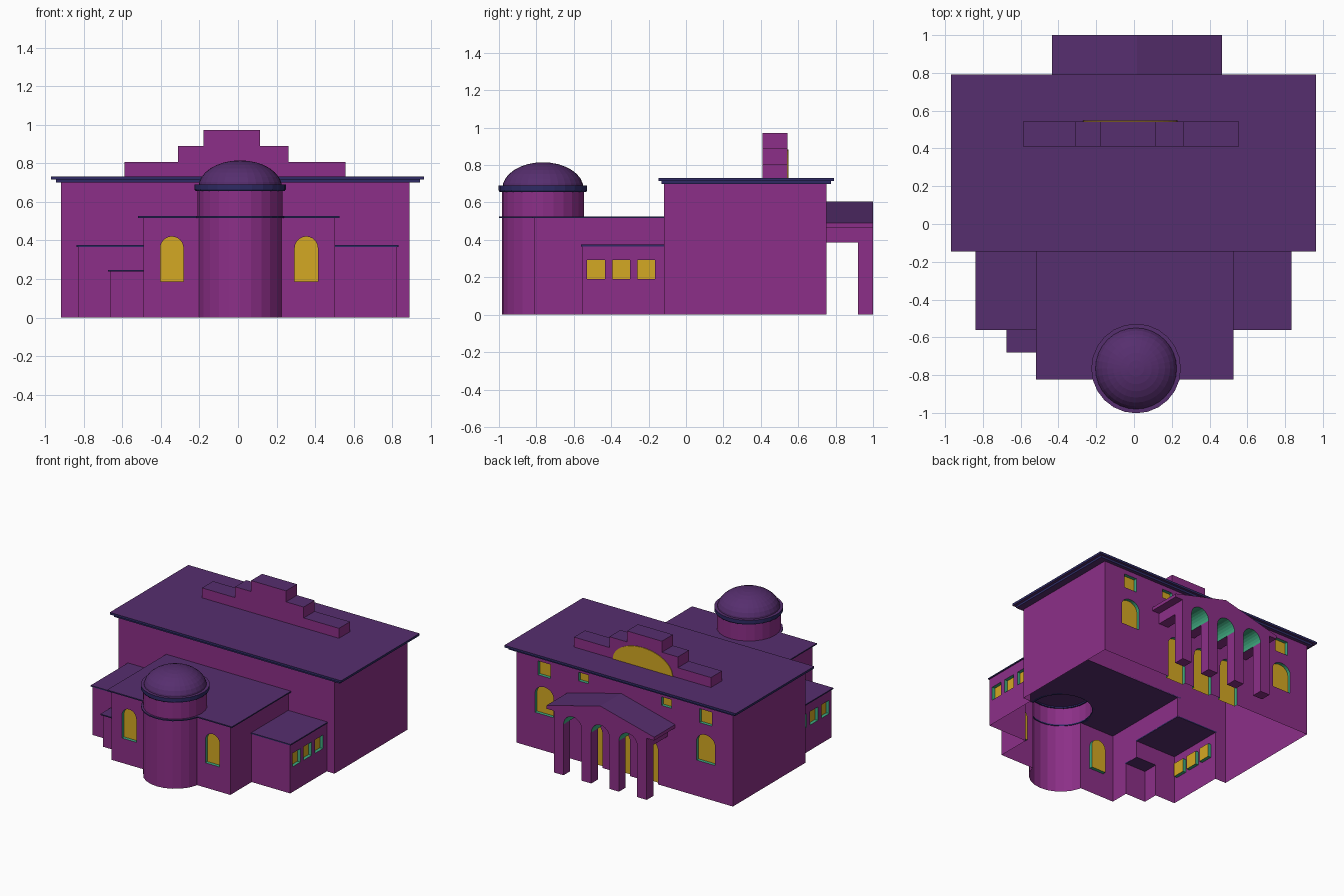
import bpy, bmesh, math
from mathutils import Vector

if "Cube" in bpy.data.objects:
    bpy.data.objects.remove(bpy.data.objects["Cube"])

# ---- materials: one per colour, every object carries the same list
def lin(c):
    c /= 255
    return c / 12.92 if c <= 0.04045 else ((c + 0.055) / 1.055) ** 2.4

WALL, ROOF, TRIM, GOLD, TEAL = range(5)
MATS = []
for name, rgb in (("purple wall", (140, 47, 136)), ("violet roof", (86, 46, 110)),
                  ("dark blue trim", (46, 42, 100)), ("gold window", (212, 168, 35)),
                  ("teal reveal", (64, 170, 128))):
    m = bpy.data.materials.new(name)
    m.diffuse_color = (*[lin(c) for c in rgb], 1)
    m.use_nodes = True
    m.node_tree.nodes["Principled BSDF"].inputs["Base Color"].default_value = m.diffuse_color
    MATS.append(m)

# ---- helpers
def finish(name, bm, side=None, up=None, down=None):
    """Make an object; colour sides, upward and downward faces by direction."""
    bmesh.ops.recalc_face_normals(bm, faces=bm.faces[:])
    bm.normal_update()
    if side is not None:
        for f in bm.faces:
            f.material_index = side
            if up is not None and f.normal.z > 0.4:
                f.material_index = up
            if down is not None and f.normal.z < -0.9:
                f.material_index = down
    me = bpy.data.meshes.new(name)
    bm.to_mesh(me)
    bm.free()
    for m in MATS:
        me.materials.append(m)
    ob = bpy.data.objects.new(name, me)
    bpy.context.collection.objects.link(ob)
    return ob

def prism(bm, loop, offset, cap=None, sides=None):
    """Extrude a closed 3D loop by offset; cap colours the first face."""
    off = Vector(offset)
    a = [bm.verts.new(p) for p in loop]
    b = [bm.verts.new(Vector(p) + off) for p in loop]
    faces = [bm.faces.new(a), bm.faces.new(b)]
    n = len(a)
    faces += [bm.faces.new((a[i], a[(i + 1) % n], b[(i + 1) % n], b[i])) for i in range(n)]
    if cap is not None:
        for f in faces:
            f.material_index = sides
        faces[0].material_index = cap

def box(name, x0, x1, y0, y1, z0, z1, side=WALL, up=ROOF, down=None):
    bm = bmesh.new()
    prism(bm, [(x0, y0, z0), (x1, y0, z0), (x1, y1, z0), (x0, y1, z0)], (0, 0, z1 - z0))
    return finish(name, bm, side, up, down)

def slab(name, *dims):
    return box(name, *dims, side=TRIM, up=ROOF, down=ROOF)

def lathe(name, profile, seg, side, up, closed=False):
    """Spin (radius, z) points about the tower axis."""
    bm = bmesh.new()
    vs = [bm.verts.new((TX + r, TY, z)) for r, z in profile]
    for i in range(len(vs) - (0 if closed else 1)):
        bm.edges.new((vs[i], vs[(i + 1) % len(vs)]))
    bmesh.ops.spin(bm, geom=bm.verts[:] + bm.edges[:], cent=(TX, TY, 0), axis=(0, 0, 1),
                   angle=2 * math.pi, steps=seg, use_merge=True)
    bmesh.ops.remove_doubles(bm, verts=bm.verts[:], dist=1e-4)
    return finish(name, bm, side, up)

def boolean(ob, others, op, keep=False):
    for o in others:
        md = ob.modifiers.new("cut", 'BOOLEAN')
        md.operation, md.solver, md.object = op, 'EXACT', o
        o.hide_render = True
    dg = bpy.context.evaluated_depsgraph_get()
    me = bpy.data.meshes.new_from_object(ob.evaluated_get(dg))
    ob.modifiers.clear()
    ob.data = me
    if not keep:
        for o in others:
            bpy.data.objects.remove(o)

def arch(u, w, z0, z1, rise):
    """Window outline in (u, z): a rectangle with an elliptical head."""
    pts = [(u - w / 2, z0), (u + w / 2, z0)]
    if not rise:
        return pts + [(u + w / 2, z1), (u - w / 2, z1)]
    return pts + [(u + w / 2 * math.cos(math.pi * i / 12),
                   z1 - rise + rise * math.sin(math.pi * i / 12)) for i in range(13)]

def window(bm, n, d, *outline):
    """Window cutter in the wall at distance d along the outward normal n."""
    n = Vector((*n, 0))
    t = Vector((abs(n.y), abs(n.x), 0))
    loop = [n * (d - 0.025) + t * u + Vector((0, 0, z)) for u, z in arch(*outline)]
    prism(bm, loop, n * 0.06, GOLD, TEAL)

# ---- body: overlapping blocks united into one open-bottomed shell
TX, TY, TR = 0.011, -0.765, 0.22
body = box("building_walls", -0.917, 0.89, -0.118, 0.75, -0.2, 0.705)
hall = box("hall", -0.49, 0.503, -0.81, 0.1, -0.19, 0.518)
wings = [box("wing_r", 0.2, 0.825, -0.555, 0.05, -0.18, 0.367),
         box("wing_l", -0.827, -0.2, -0.555, 0.05, -0.17, 0.367)]
porch = box("side_porch", -0.66, -0.3, -0.67, -0.3, -0.16, 0.24)

def tower_solid(z0, z1):
    bm = bmesh.new()
    prism(bm, [(TX + TR * math.cos(2 * math.pi * i / 24), TY + TR * math.sin(2 * math.pi * i / 24), z0)
               for i in range(24)], (0, 0, z1 - z0))
    return finish("tower", bm, WALL, ROOF)

boolean(body, [hall, *wings, porch, tower_solid(-0.15, 0.665)], 'UNION')

# windows and doors cut into the shell
bm = bmesh.new()
for u in (-0.343, 0.354):
    window(bm, (0, -1), 0.81, u, 0.12, 0.187, 0.42, 0.06)
for nx, d in ((1, 0.825), (-1, 0.827)):
    for y in (-0.481, -0.347, -0.212):
        window(bm, (nx, 0), d, y, 0.094, 0.19, 0.292, 0)
for s in (-1, 1):
    window(bm, (0, 1), 0.75, -0.015 + s * 0.675, 0.155, 0.27, 0.48, 0.065)
    window(bm, (0, 1), 0.75, -0.015 + s * 0.675, 0.105, 0.56, 0.665, 0)
    window(bm, (0, 1), 0.75, -0.015 + s * 0.346, 0.085, 0.605, 0.67, 0)
for i in (-1, 0, 1):
    window(bm, (0, 1), 0.75, 0.016 + i * 0.232, 0.15, -0.05, 0.33, 0.075)
boolean(body, [finish("window_cutters", bm)], 'DIFFERENCE')

# trim the shell at the ground
bm = bmesh.new()
bm.from_mesh(body.data)
bmesh.ops.bisect_plane(bm, geom=bm.verts[:] + bm.edges[:] + bm.faces[:],
                       plane_co=(0, 0, 0), plane_no=(0, 0, 1), clear_inner=True)
bm.to_mesh(body.data)
bm.free()

# ---- roofs
slab("main_roof_lower", -0.945, 0.943, -0.132, 0.775, 0.70, 0.716)
slab("main_roof_upper", -0.97, 0.964, -0.146, 0.792, 0.716, 0.732)
hall_roof = slab("hall_roof", -0.518, 0.526, -0.824, -0.118, 0.517, 0.526)
boolean(hall_roof, [tower_solid(0.4, 0.6)], 'DIFFERENCE')
slab("right_wing_roof", 0.503, 0.833, -0.562, -0.118, 0.366, 0.375)
slab("left_wing_roof", -0.838, -0.49, -0.562, -0.118, 0.366, 0.375)
slab("side_porch_roof", -0.675, -0.49, -0.68, -0.555, 0.239, 0.247)

# ---- tower band, collar and dome
lathe("tower_band", [(0.215, 0.517), (0.235, 0.517), (0.235, 0.526), (0.215, 0.526)], 24, TRIM, ROOF, True)
lathe("dome_collar", [(0.21, 0.655), (0.23, 0.655), (0.237, 0.665), (0.237, 0.69), (0.21, 0.69)],
      24, TRIM, ROOF, True)
lathe("dome", [(0.217 * math.cos(math.pi * i / 16), 0.675 + 0.14 * math.sin(math.pi * i / 16))
               for i in range(9)], 32, ROOF, ROOF)

# ---- stepped parapet with gold lunette on the back
for i, (x0, x1, z0, z1) in enumerate(((-0.588, 0.557, 0.73, 0.807), (-0.311, 0.262, 0.807, 0.889),
                                      (-0.178, 0.114, 0.889, 0.972))):
    box(f"parapet_step_{i + 1}", x0, x1, 0.41, 0.542, z0, z1)
bm = bmesh.new()
prism(bm, [(-0.02 + 0.25 * math.cos(math.pi * i / 20), 0.54, 0.731 + 0.152 * math.sin(math.pi * i / 20))
           for i in range(21)], (0, 0.007, 0))
finish("parapet_lunette", bm, GOLD)

# ---- back portico: gabled block, barrel arches, columns
PX = 0.016
half = [(0.388, 0.385), (0.388, 0.465), (0.45, 0.465), (0.45, 0.49)]
gable = [(PX + x, z) for x, z in half] + [(PX, 0.605)] + [(PX - x, z) for x, z in reversed(half)]
bm = bmesh.new()
prism(bm, [(x, 0.745, z) for x, z in gable], (0, 0.255, 0))
portico = finish("portico_gable", bm, WALL, ROOF)
bm = bmesh.new()
for i in (-1, 0, 1):
    prism(bm, [(PX + i * 0.232 + 0.076 * math.cos(math.pi * k / 12), 0.7,
                0.385 + 0.076 * math.sin(math.pi * k / 12)) for k in range(24)], (0, 0.4, 0), TEAL, TEAL)
boolean(portico, [finish("arch_cutters", bm)], 'DIFFERENCE')
for i in range(4):
    cx = PX + (i - 1.5) * 0.232
    box(f"portico_column_{i + 1}", cx - 0.04, cx + 0.04, 0.92, 1.0, 0, 0.386, up=None)
